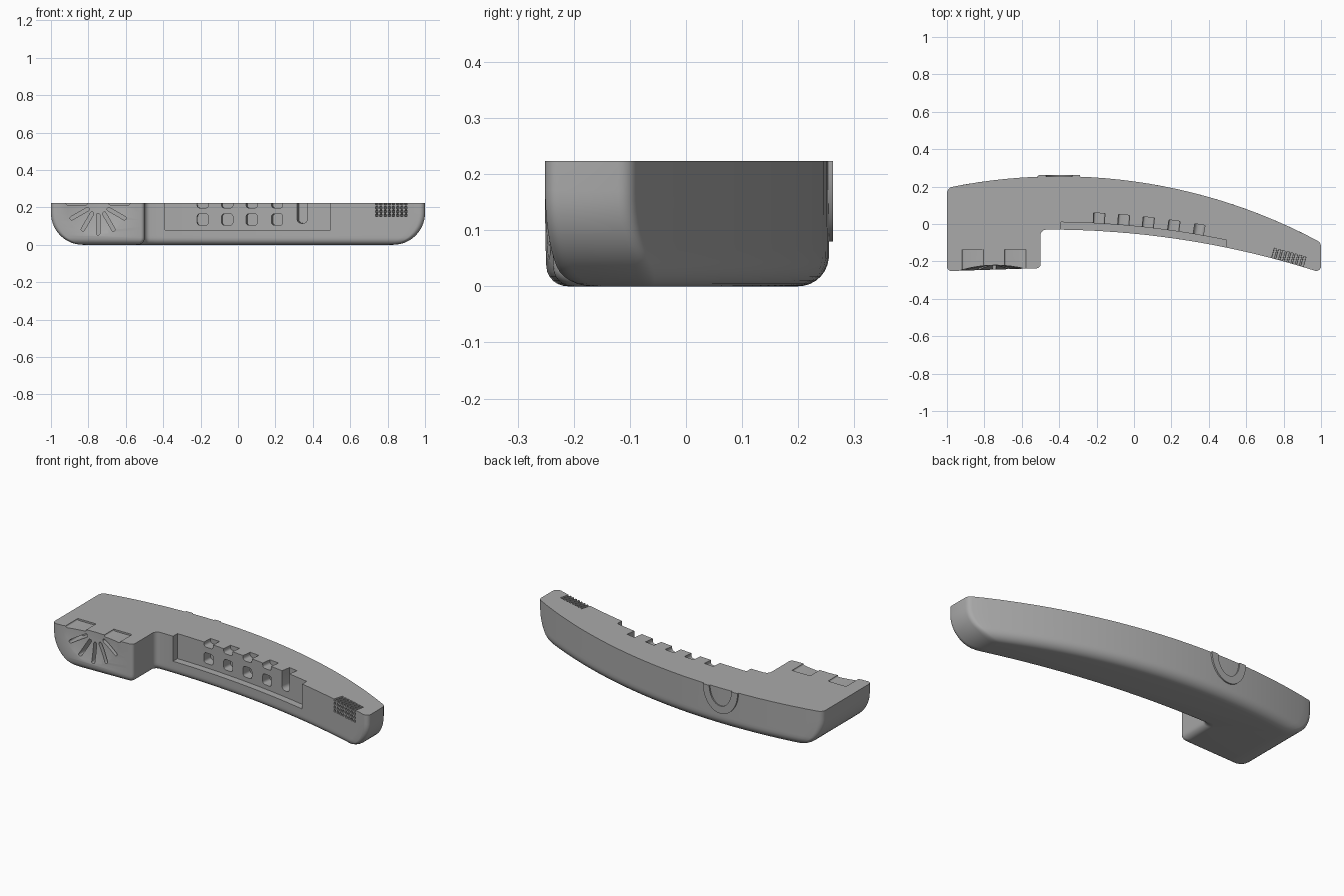
import bpy, bmesh, math
from mathutils import Matrix, Vector

if "Cube" in bpy.data.objects:
    bpy.data.objects.remove(bpy.data.objects["Cube"])

TOP = 0.223          # flat parting face of the half shell
STEP = -0.5          # x of the earpiece wall

grey = bpy.data.materials.new("mid grey plastic")
grey.use_nodes = True
grey.diffuse_color = (0.4, 0.4, 0.4, 1)
grey.node_tree.nodes["Principled BSDF"].inputs["Base Color"].default_value = (0.4, 0.4, 0.4, 1)


def back(x):
    return -2.685 + math.sqrt(2.94 ** 2 - (x + 0.4) ** 2)


def grip(x):
    return -4.71 + math.sqrt(4.68 ** 2 - (x + 0.45) ** 2)


def ear(x):
    return -0.252 + 0.032 * (x + 1)


def inset(z, r):
    """Horizontal inset of a quarter-round edge of radius r at height z."""
    return 0 if z >= r else r - math.sqrt(r * r - (r - z) ** 2)


def span(a, b, n):
    return [a + (b - a) * i / n for i in range(n + 1)]


def fillet(corners, k=5):
    """Round a polygon given as (x, y, radius)."""
    out = []
    for i, (x, y, r) in enumerate(corners):
        p = Vector((x, y))
        if r == 0:
            out.append(p)
            continue
        a = (Vector(corners[i - 1][:2]) - p).normalized()
        b = (Vector(corners[(i + 1) % len(corners)][:2]) - p).normalized()
        half = a.angle(b) / 2
        d = r / math.tan(half)
        c = p + (a + b).normalized() * (r / math.sin(half))
        s, e = p + a * d - c, p + b * d - c
        sweep = math.pi - 2 * half
        for t in span(0, 1, k):
            out.append(c + (s * math.sin((1 - t) * sweep) + e * math.sin(t * sweep)) / math.sin(sweep))
    return out


def loft(bm, rings):
    """Skin equal-length rings of 3D points and cap both ends."""
    rows = [[bm.verts.new(p) for p in ring] for ring in rings]
    n = len(rows[0])
    for lo, hi in zip(rows, rows[1:]):
        for i in range(n):
            j = (i + 1) % n
            bm.faces.new((lo[i], lo[j], hi[j], hi[i]))
    bm.faces.new(rows[0][::-1])
    bm.faces.new(rows[-1])


def finish(name, bm):
    bmesh.ops.recalc_face_normals(bm, faces=bm.faces)
    mesh = bpy.data.meshes.new(name)
    bm.to_mesh(mesh)
    bm.free()
    mesh.materials.append(grey)
    obj = bpy.data.objects.new(name, mesh)
    bpy.context.collection.objects.link(obj)
    return obj


def rounded_rect(w, h, r):
    w, h = w / 2, h / 2
    return fillet([(-w, -h, r), (w, -h, r), (w, h, r), (-w, h, r)])


def pocket(bm, shape, x, y, z, depth, turn=0, roll=0):
    """Prism pushed in from the front (+y) at the given spot."""
    m = (Matrix.Translation((x, y, z)) @ Matrix.Rotation(turn, 4, 'Z')
         @ Matrix.Rotation(-roll, 4, 'Y'))
    loft(bm, [[m @ Vector((p.x, w, p.y)) for p in shape] for w in (0, depth)])


def activate(obj):
    bpy.ops.object.select_all(action='DESELECT')
    bpy.context.view_layer.objects.active = obj
    obj.select_set(True)


def carve(obj, cutter):
    cutter.hide_render = True
    mod = obj.modifiers.new("carve", 'BOOLEAN')
    mod.operation, mod.solver, mod.object = 'DIFFERENCE', 'EXACT', cutter
    activate(obj)
    bpy.ops.object.modifier_apply(modifier=mod.name)
    bpy.data.objects.remove(cutter)


# Handset shell: plan outline lofted up, with rounded lower edges
def outline(z):
    e, b, f = inset(z, 0.17), inset(z, 0.055), inset(z, 0.035)
    left, right, wall = -1 + e, 1 - e, STEP - f
    pts = [(x, back(x) - b, 0) for x in span(left, right, 26)]
    pts += [(x, grip(x) + f, 0) for x in span(right, wall, 20)]
    pts += [(wall, ear(wall) + f, 0), (left, ear(left) + f, 0)]
    rounding = {0: 0.035, 26: 0.035, 27: 0.025, 47: 0.03, 48: 0.02, 49: 0.025}
    return fillet([(x, y, rounding.get(i, 0)) for i, (x, y, _) in enumerate(pts)])


heights = [0.17 * (1 - math.cos(a)) for a in span(0, math.pi / 2, 14)] + [TOP]
bm = bmesh.new()
loft(bm, [[(p.x, p.y, z) for p in outline(z)] for z in heights])
shell = finish("handset_shell", bm)

# Shallow earpiece dish
bm = bmesh.new()
bmesh.ops.create_uvsphere(bm, u_segments=96, v_segments=64, radius=0.66,
                          matrix=Matrix.Translation((-0.74, -0.88, TOP)))
carve(shell, finish("dish_cutter", bm))

# Sunken keypad panel following the grip curve
bm = bmesh.new()
xs = span(-0.39, 0.495, 16)
plan = [(x, grip(x) - 0.08) for x in xs] + [(x, grip(x) + 0.04) for x in reversed(xs)]
loft(bm, [[(x, y, z) for x, y in plan] for z in (0.08, 0.3)])
carve(shell, finish("panel_cutter", bm))

# Key openings, long switch slot, microphone grid and earpiece slots
bm = bmesh.new()
key = rounded_rect(0.06, 0.06, 0.014)
for x in (-0.19, -0.06, 0.07, 0.205):
    for z in (0.135, 0.227):
        pocket(bm, key, x, grip(x) + 0.01, z, 0.085, -(x + 0.45) / 4.68)
pocket(bm, rounded_rect(0.055, 0.2, 0.022), 0.338, grip(0.338) + 0.01, 0.215, 0.085, -0.17)

hole = rounded_rect(0.014, 0.014, 0.003)
for x in span(0.737, 0.893, 7):
    for z in span(0.157, 0.219, 3):
        pocket(bm, hole, x, grip(x) - 0.02, z, 0.075, -0.27)

slot = rounded_rect(0.115, 0.019, 0.009)
for i in range(7):
    a = -math.pi * i / 6
    pocket(bm, slot, -0.748 + 0.114 * math.cos(a), -0.3, TOP + 0.114 * math.sin(a), 0.165, 0, a)
carve(shell, finish("opening_cutter", bm))

# Plain raised half ring on the back
bm = bmesh.new()
arc = span(math.pi, 2 * math.pi, 24)
shape = [(0.11 * math.cos(a), 0.143 * math.sin(a)) for a in arc]
shape += [(0.07 * math.cos(a), 0.1 * math.sin(a)) for a in reversed(arc)]
loft(bm, [[(x - 0.4, y, z + TOP) for x, z in shape] for y in (0.235, 0.262)])
rib = finish("back_rib", bm)

for obj in (shell, rib):
    activate(obj)
    bpy.ops.object.shade_smooth_by_angle(angle=math.radians(30))
